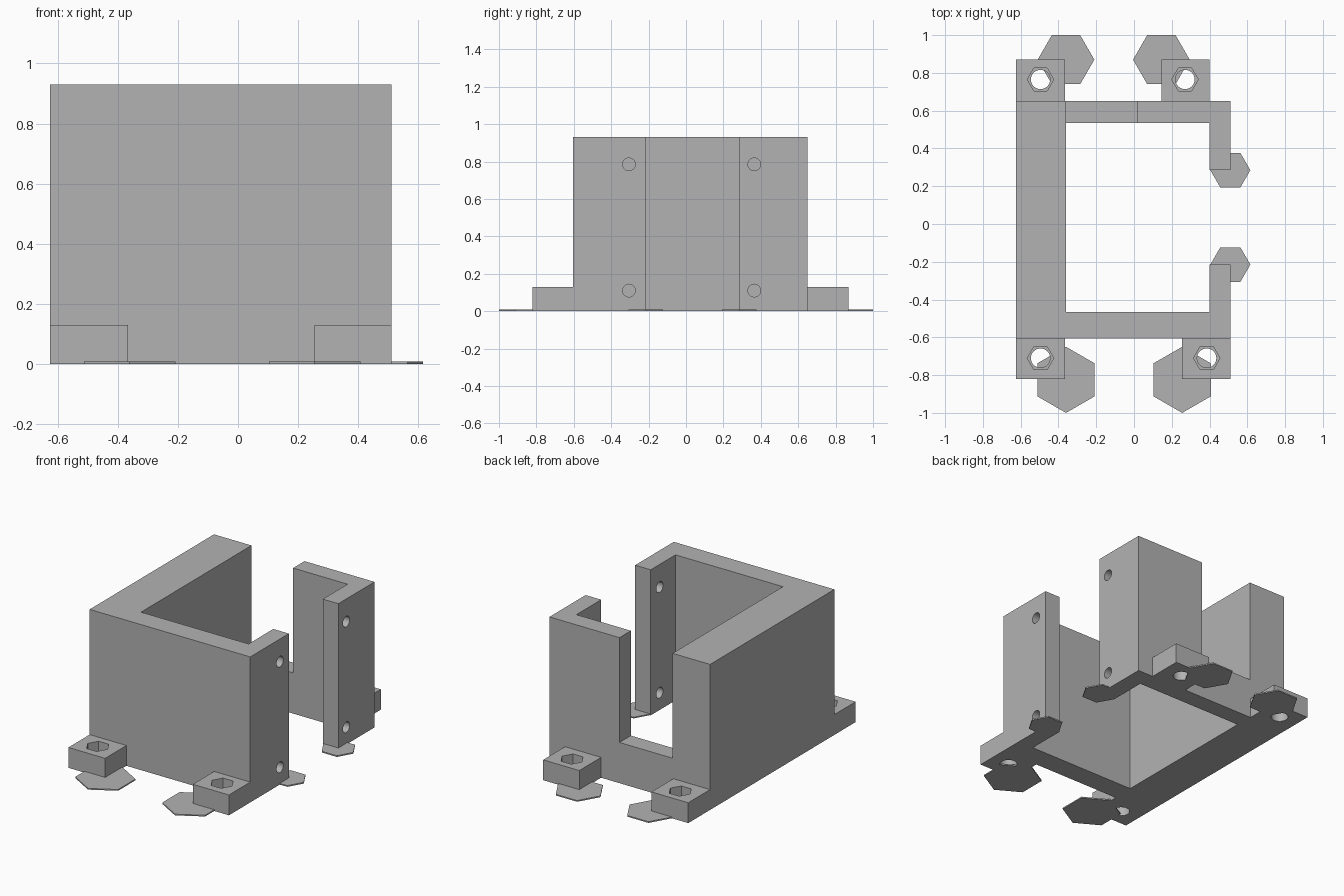
import bpy, bmesh, math

cube = bpy.data.objects.get("Cube")
if cube:
    bpy.data.objects.remove(cube, do_unlink=True)

grey = bpy.data.materials.new("plain grey")
grey.use_nodes = True
grey.diffuse_color = (0.45, 0.45, 0.45, 1)
grey.node_tree.nodes["Principled BSDF"].inputs["Base Color"].default_value = grey.diffuse_color


def prism(name, outline, z0, z1):
    """Extrude a flat outline from z0 up to z1."""
    bm = bmesh.new()
    face = bm.faces.new([bm.verts.new((x, y, z0)) for x, y in outline])
    top = bmesh.ops.extrude_face_region(bm, geom=[face])["geom"]
    verts = [v for v in top if isinstance(v, bmesh.types.BMVert)]
    bmesh.ops.translate(bm, verts=verts, vec=(0, 0, z1 - z0))
    bmesh.ops.recalc_face_normals(bm, faces=bm.faces)
    mesh = bpy.data.meshes.new(name)
    bm.to_mesh(mesh)
    bm.free()
    mesh.materials.append(grey)
    obj = bpy.data.objects.new(name, mesh)
    bpy.context.collection.objects.link(obj)
    return obj


def box(name, x0, x1, y0, y1, z0, z1):
    return prism(name, [(x0, y0), (x1, y0), (x1, y1), (x0, y1)], z0, z1)


def polygon(name, x, y, radius, sides, z0, z1, turn=0):
    angles = [turn + math.tau * i / sides for i in range(sides)]
    return prism(name, [(x + radius * math.cos(a), y + radius * math.sin(a)) for a in angles], z0, z1)


def cut(target, cutter):
    cutter.hide_render = True
    mod = target.modifiers.new("cut", "BOOLEAN")
    mod.operation = "DIFFERENCE"
    mod.solver = "EXACT"
    mod.object = cutter
    bpy.context.view_layer.objects.active = target
    bpy.ops.object.modifier_apply(modifier=mod.name)
    bpy.data.objects.remove(cutter, do_unlink=True)


def smooth(obj):
    bpy.ops.object.select_all(action="DESELECT")
    obj.select_set(True)
    bpy.context.view_layer.objects.active = obj
    bpy.ops.object.shade_smooth_by_angle(angle=math.radians(30))


LEFT, RIGHT, FRONT, BACK, HEIGHT = -0.625, 0.51, -0.605, 0.65, 0.93
IN_LEFT, IN_RIGHT, IN_FRONT, IN_BACK = -0.36, 0.40, -0.465, 0.535
GAP_FRONT, GAP_BACK = -0.215, 0.285

# C-shaped housing wall, open on one side
housing = prism("housing", [
    (LEFT, FRONT), (RIGHT, FRONT), (RIGHT, GAP_FRONT), (IN_RIGHT, GAP_FRONT),
    (IN_RIGHT, IN_FRONT), (IN_LEFT, IN_FRONT), (IN_LEFT, IN_BACK), (IN_RIGHT, IN_BACK),
    (IN_RIGHT, GAP_BACK), (RIGHT, GAP_BACK), (RIGHT, BACK), (LEFT, BACK)], 0, HEIGHT)

# Notch in the back wall
cut(housing, box("notch_cutter", IN_LEFT, 0.015, IN_BACK - 0.1, BACK + 0.1, 0.26, HEIGHT + 0.1))

# Screw holes through the two side posts
for y in (-0.305, 0.365):
    for z in (0.11, 0.785):
        hole = polygon("post_hole_cutter", 0, 0, 0.034, 32, -0.15, 0.15)
        hole.rotation_euler = (0, math.pi / 2, 0)
        hole.location = (0.46, y, z)
        bpy.context.view_layer.update()
        cut(housing, hole)
smooth(housing)

# Mounting tabs with a screw hole and a hexagonal nut pocket
tabs = [("front_left_wall_tab", LEFT, -0.365, -0.82, FRONT, -0.495, -0.71),
        ("front_right_wall_tab", 0.255, RIGHT, -0.82, FRONT, 0.385, -0.71),
        ("back_left_wall_tab", LEFT, -0.365, BACK, 0.87, -0.495, 0.765),
        ("back_right_wall_tab", 0.145, 0.40, BACK, 0.87, 0.27, 0.765)]
for name, x0, x1, y0, y1, hx, hy in tabs:
    tab = box(name, x0, x1, y0, y1, 0, 0.13)
    cut(tab, polygon("nut_cutter", hx, hy, 0.07, 6, 0.06, 0.2))
    cut(tab, polygon("screw_cutter", hx, hy, 0.051, 32, -0.1, 0.2))
    smooth(tab)

# Thin hexagonal anchor pads under the outer corners
PAD = 0.008
for i, x in enumerate((-0.36, 0.255)):
    polygon(f"front_pad_{i + 1}", x, -0.825, 0.175, 6, 0, PAD, math.pi / 6)
for i, x in enumerate((-0.36, 0.145)):
    polygon(f"back_pad_{i + 1}", x, 0.87, 0.15, 6, 0, PAD)
for i, y in enumerate((GAP_FRONT, GAP_BACK)):
    polygon(f"post_pad_{i + 1}", RIGHT, y, 0.106, 6, 0, PAD)
